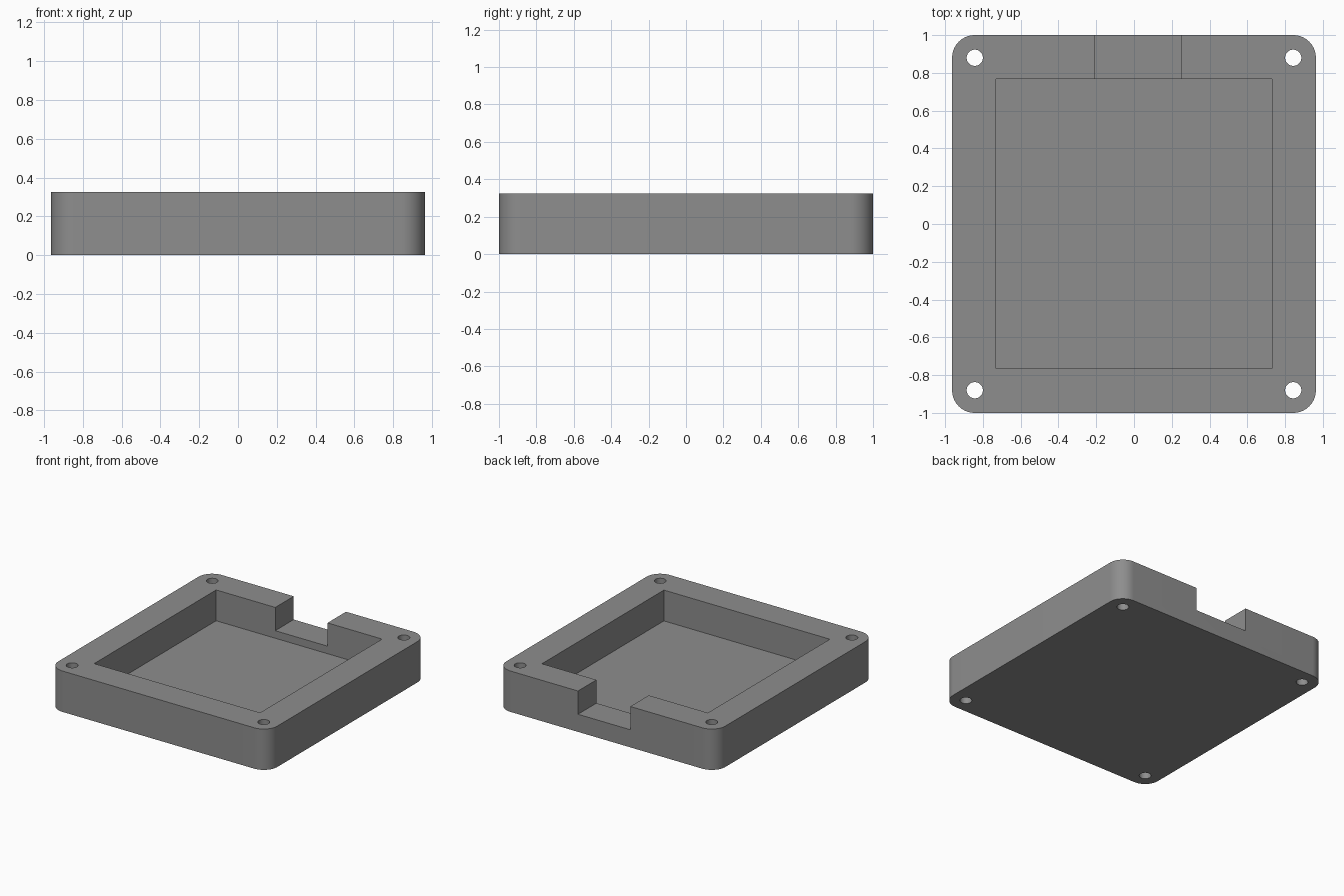
import bpy, bmesh, math

if "Cube" in bpy.data.objects:
    bpy.data.objects.remove(bpy.data.objects["Cube"])

W, D, H = 0.963, 1.0, 0.325      # half width, half depth, full height
R = 0.12                         # corner radius, shared centre with screw holes

grey = bpy.data.materials.new("plain grey")
grey.diffuse_color = (0.27, 0.27, 0.27, 1)
grey.use_nodes = True
grey.node_tree.nodes["Principled BSDF"].inputs["Base Color"].default_value = grey.diffuse_color


def prism(name, outline, z0, z1):
    """Extrude a closed outline from z0 to z1."""
    bm = bmesh.new()
    base = bm.faces.new([bm.verts.new((x, y, z0)) for x, y in outline])
    top = bmesh.ops.extrude_face_region(bm, geom=[base])["geom"]
    bmesh.ops.translate(bm, vec=(0, 0, z1 - z0),
                        verts=[v for v in top if isinstance(v, bmesh.types.BMVert)])
    bmesh.ops.recalc_face_normals(bm, faces=bm.faces)
    mesh = bpy.data.meshes.new(name)
    bm.to_mesh(mesh)
    bm.free()
    mesh.materials.append(grey)
    obj = bpy.data.objects.new(name, mesh)
    bpy.context.collection.objects.link(obj)
    return obj


def arc(cx, cy, r, start, sweep, n):
    return [(cx + r * math.cos(start + sweep * i / n),
             cy + r * math.sin(start + sweep * i / n)) for i in range(n + 1)]


def rect(x0, x1, y0, y1):
    return [(x0, y0), (x1, y0), (x1, y1), (x0, y1)]


# Tray body with rounded corners
corners = [(1, 1), (-1, 1), (-1, -1), (1, -1)]
outline = []
for i, (sx, sy) in enumerate(corners):
    outline += arc(sx * (W - R), sy * (D - R), R, i * math.pi / 2, math.pi / 2, 16)
tray = prism("tray", outline, 0, H)

# Pocket, cable notch in the back wall, and four through holes
cutters = [prism("pocket_cutter", rect(-0.73, 0.73, -0.765, 0.768), 0.08, H + 0.1),
           prism("notch_cutter", rect(-0.21, 0.25, 0.6, 1.1), 0.14, H + 0.1)]
for sx, sy in corners:
    circle = arc(sx * (W - R), sy * (D - R), 0.043, 0, math.tau, 40)[:-1]
    cutters.append(prism("screw_hole_cutter", circle, -0.1, H + 0.1))

bpy.context.view_layer.objects.active = tray
tray.select_set(True)
for cutter in cutters:
    mod = tray.modifiers.new("cut", "BOOLEAN")
    mod.operation = "DIFFERENCE"
    mod.solver = "EXACT"
    mod.object = cutter
    bpy.ops.object.modifier_apply(modifier=mod.name)
    bpy.data.objects.remove(cutter)

# Smooth rounded walls, crisp edges elsewhere
bpy.ops.object.shade_smooth_by_angle(angle=math.radians(30))
